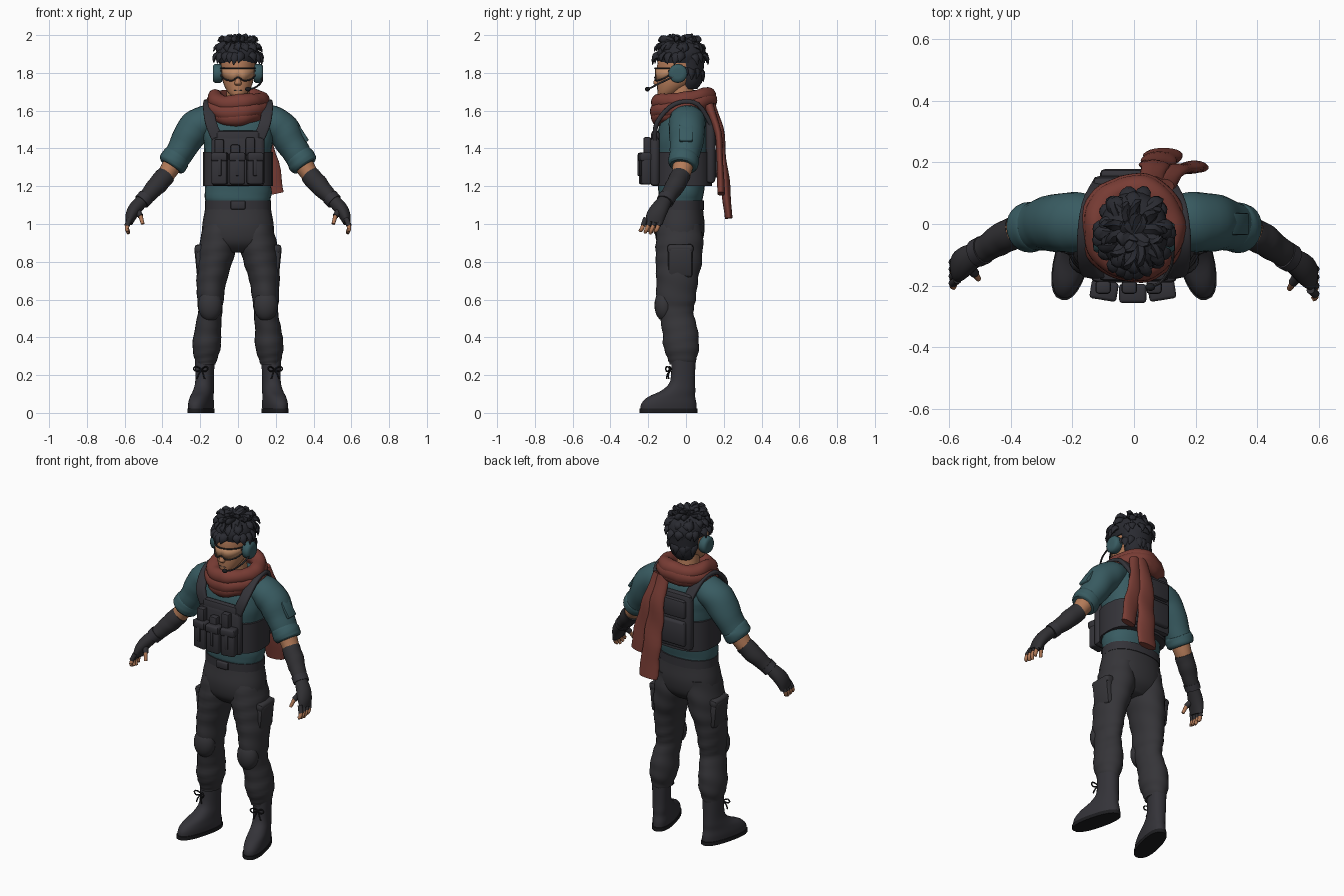
import bpy
import bmesh
import math
import random
from mathutils import Vector, Matrix, Euler

random.seed(4)
AXIS_X, AXIS_Y, AXIS_Z = Vector((1, 0, 0)), Vector((0, 1, 0)), Vector((0, 0, 1))

if "Cube" in bpy.data.objects:
    bpy.data.objects.remove(bpy.data.objects["Cube"], do_unlink=True)


def material(name, *rgb):
    mat = bpy.data.materials.new(name)
    mat.use_nodes = True
    color = (*rgb, 1)
    mat.diffuse_color = color
    mat.node_tree.nodes["Principled BSDF"].inputs["Base Color"].default_value = color
    return mat


skin = material("tan skin", .46, .2, .1)
shirt_teal = material("teal cloth", .04, .105, .12)
scarf_red = material("rust red cloth", .19, .046, .035)
trouser_gray = material("charcoal trousers", .036, .035, .04)
gear_gray = material("charcoal gear", .034, .033, .04)
glove_gray = material("dark gloves", .03, .029, .033)
hair_black = material("blue black hair", .022, .023, .03)
sole_black = material("black rubber", .012, .012, .014)
lens_amber = material("amber lens", .5, .25, .13)


def finish(bm, name, mat, angle=45):
    bmesh.ops.recalc_face_normals(bm, faces=bm.faces)
    mesh = bpy.data.meshes.new(name)
    bm.to_mesh(mesh)
    bm.free()
    mesh.materials.append(mat)
    mesh.shade_smooth()
    mesh.set_sharp_from_angle(angle=math.radians(angle))
    obj = bpy.data.objects.new(name, mesh)
    bpy.context.scene.collection.objects.link(obj)
    return obj


def dense(points, steps):
    """Smooth interpolation through a list of rings."""
    result = []
    last = len(points) - 1
    for i in range(last):
        quad = [points[max(i - 1, 0)], points[i], points[i + 1], points[min(i + 2, last)]]
        for step in range(steps):
            t = step / steps
            result.append([b + t * (c - a + t * (2 * a - 5 * b + 4 * c - d + t * (3 * (b - c) + d - a))) / 2
                           for a, b, c, d in zip(*quad)])
    return result + [list(points[-1])]


def loft(name, mat, rings, side=1, sides=24, steps=4, power=2, ref=None, closed=False, fold=0, angle=45):
    """Skin elliptical rings (x, y, z, radius, radius); ref sets rings across the path."""
    rings = [(side * r[0], *r[1:]) for r in dense(rings, steps)]
    count = len(rings)
    bm = bmesh.new()
    loops = []
    for i, (x, y, z, ra, rb) in enumerate(rings):
        u, v = AXIS_X, AXIS_Y
        if ref:
            ahead = rings[(i + 1) % count if closed else min(i + 1, count - 1)]
            behind = rings[i - 1 if closed else max(i - 1, 0)]
            tangent = Vector(ahead[:3]) - Vector(behind[:3])
            u = tangent.cross(ref).normalized()
            v = u.cross(tangent).normalized()
        loop = []
        for j in range(sides):
            a = math.tau * j / sides
            ca, sa = math.cos(a), math.sin(a)
            wave = 1 + fold * math.sin(i * 1.4 + 2 * math.sin(a + i * .2))
            ca = math.copysign(abs(ca) ** (2 / power), ca)
            sa = math.copysign(abs(sa) ** (2 / power), sa)
            loop.append(bm.verts.new(Vector((x, y, z)) + (u * max(ra, .001) * ca + v * max(rb, .001) * sa) * wave))
        loops.append(loop)
    for i in range(count if closed else count - 1):
        low, high = loops[i], loops[(i + 1) % count]
        for j in range(sides):
            k = (j + 1) % sides
            bm.faces.new((low[j], low[k], high[k], high[j]))
    if not closed:
        bm.faces.new(loops[0])
        bm.faces.new(loops[-1])
    return finish(bm, name, mat, angle)


def tube(name, mat, points, radius, ref=AXIS_Z, side=1, **options):
    return loft(name, mat, [(*p, radius, radius) for p in points], side, sides=8, ref=ref, **options)


def box(name, mat, center, size, turn=(0, 0, 0), bevel=.01):
    bm = bmesh.new()
    bmesh.ops.create_cube(bm, size=1, matrix=Matrix.Diagonal((*size, 1)))
    bmesh.ops.bevel(bm, geom=bm.edges[:], offset=min(bevel, min(size) * .4), segments=2, profile=.5, affect='EDGES')
    bm.transform(Matrix.Translation(center) @ Euler(turn).to_matrix().to_4x4())
    return finish(bm, name, mat)


def ball(name, mat, center, radii):
    bm = bmesh.new()
    bmesh.ops.create_uvsphere(bm, u_segments=20, v_segments=12, radius=1,
                              matrix=Matrix.Translation(center) @ Matrix.Diagonal((*radii, 1)))
    return finish(bm, name, mat)


# Torso, pelvis and belt
loft("shirt", shirt_teal, [(0, -.027, 1.11, .165, .114), (0, -.027, 1.16, .178, .12), (0, -.02, 1.28, .168, .13),
     (0, -.015, 1.4, .18, .142), (0, -.01, 1.5, .19, .138), (0, 0, 1.58, .175, .11), (0, 0, 1.65, .1, .07)],
     power=2.3, fold=.012)
loft("trouser_seat", trouser_gray, [(0, -.027, 1.13, .164, .113), (0, -.03, 1.06, .178, .122),
     (0, -.033, .98, .19, .132), (0, -.035, .9, .18, .118), (0, -.035, .85, .1, .07)], power=2.3)
loft("belt", gear_gray, [(0, -.027, z, .176, .122) for z in (1.075, 1.125)], steps=1, power=2.3)
box("belt_buckle", gear_gray, (0, -.15, 1.1), (.08, .02, .045))

# Armour vest with pouches
loft("vest_waistband", gear_gray, [(0, -.014, z, .184, .152) for z in (1.2, 1.29, 1.38)], power=2.6)
box("vest_front_plate", gear_gray, (0, -.165, 1.33), (.28, .05, .26), bevel=.02)
box("vest_chest_panel", gear_gray, (0, -.162, 1.45), (.23, .045, .09), bevel=.02)
box("vest_back_plate", gear_gray, (0, .13, 1.385), (.27, .05, .34), bevel=.02)
for height, tall in ((1.47, .11), (1.32, .15)):
    box("vest_back_panel", gear_gray, (0, .16, height), (.22, .035, tall), bevel=.014)
for x, turn in ((-.097, -.16), (-.004, 0), (.09, .16)):
    depth = -.222 + abs(turn) * .06
    box("magazine_pouch", gear_gray, (x, depth, 1.285), (.083, .055, .15), (0, 0, turn))
    box("pouch_flap", gear_gray, (x, depth - .003, 1.355), (.088, .062, .045), (0, 0, turn))
    box("pouch_strap", gear_gray, (x, depth - .03, 1.3), (.02, .009, .09), (0, 0, turn))
for x, top in ((-.1, 1.45), (-.015, 1.42), (.065, 1.46)):
    box("vest_radio", gear_gray, (x, -.205, top - .05), (.05, .042, .1))

# Neck scarf made of stacked loops and two hanging tails
for name, width, depth, height, tilt, thick, tall in (("upper", .122, .128, 1.658, .018, .043, .044),
        ("middle", .135, .135, 1.622, .03, .042, .045), ("lower", .122, .132, 1.6, .036, .04, .042)):
    path = []
    for i in range(48):
        a = math.tau * i / 48
        back = math.cos(a)
        path.append((width * math.sin(a), -.013 + depth * back, height + tilt * back + .006 * math.sin(3 * a),
                     thick * (1 + .08 * math.sin(5 * a)), tall * (1 + .08 * math.cos(4 * a))))
    loft("scarf_" + name + "_loop", scarf_red, path, ref=AXIS_Z, closed=True, steps=1, fold=.03)
loft("scarf_long_tail", scarf_red, [(.06, .13, 1.63, .035, .025), (.065, .18, 1.5, .045, .02),
     (.075, .195, 1.35, .055, .018), (.088, .21, 1.2, .06, .024), (.095, .225, 1.03, .06, .02)],
     ref=AXIS_Y, fold=.08)
loft("scarf_short_tail", scarf_red, [(.1, .12, 1.63, .03, .025), (.13, .17, 1.48, .04, .018),
     (.165, .18, 1.32, .05, .018), (.2, .185, 1.16, .045, .02)], ref=AXIS_Y, fold=.08)

# Neck, face and glasses
loft("neck", skin, [(0, -.015, 1.58, .07, .07), (0, -.025, 1.74, .058, .062)])
loft("head", skin, [(0, -.112, 1.672, .028, .035), (0, -.093, 1.695, .052, .058), (0, -.063, 1.74, .076, .09),
     (0, -.037, 1.8, .088, .115), (0, -.03, 1.86, .092, .12), (0, -.025, 1.92, .08, .1), (0, -.025, 1.96, .03, .04)])
loft("nose", skin, [(0, -.15, 1.733, .012, .008), (0, -.154, 1.745, .019, .02), (0, -.15, 1.77, .012, .016),
     (0, -.145, 1.81, .009, .01)], sides=10)
box("mouth", trouser_gray, (0, -.147, 1.706), (.042, .009, .005))


def glasses_point(a, z, grow=0):
    return ((.097 + grow) * math.sin(a), -.035 - (.128 + grow) * math.cos(a), z)


def lens_edge(a):
    return 1.757 + .02 * math.exp(-(a * 5) ** 2) + .02 * abs(a) ** 3


bm = bmesh.new()
arc = [math.radians(6 * i) for i in range(-11, 12)]
columns = [[bm.verts.new(glasses_point(a, z)) for z in (lens_edge(a), 1.825)] for a in arc]
for left, right in zip(columns, columns[1:]):
    bm.faces.new((left[0], right[0], right[1], left[1]))
visor = finish(bm, "glasses_lens", lens_amber)
visor.modifiers.new("thickness", 'SOLIDIFY').thickness = .005
tube("glasses_lower_rim", glove_gray, [glasses_point(a, lens_edge(a), .002) for a in arc], .004, steps=1)
tube("glasses_upper_rim", glove_gray, [glasses_point(a, 1.825, .002) for a in arc], .004, steps=1)

# Headset with microphone
for side, label in ((1, "left"), (-1, "right")):
    cup = [(.085, .044), (.095, .05), (.122, .05), (.131, .042), (.133, .025)]
    loft(label + "_ear_cup", shirt_teal, [(x, -.043, 1.797, r, r) for x, r in cup], side, steps=1, ref=AXIS_Z)
    tube(label + "_glasses_arm", glove_gray, [glasses_point(1.1, 1.81), (.1, -.05, 1.815)], .005, side=side)
tube("microphone_boom", glove_gray, [(.128, -.055, 1.785), (.122, -.13, 1.75), (.09, -.185, 1.722),
     (.055, -.203, 1.715)], .005)
ball("microphone", sole_black, (.053, -.204, 1.714), (.016, .013, .012))

# Hair cap with pointed locks
loft("hair_cap", hair_black, [(0, -.022, 1.852, .099, .122), (0, -.025, 1.9, .112, .13), (0, -.025, 1.945, .095, .11),
     (0, -.025, 1.975, .05, .06)])
loft("hair_nape", hair_black, [(0, .02, 1.715, .05, .04), (0, .028, 1.76, .078, .058), (0, .02, 1.87, .098, .078)])
for height, radius, number, reach, drop in ((1.905, .098, 18, .034, -.06), (1.945, .08, 15, .05, -.035),
        (1.965, .055, 10, .055, .004), (1.97, .022, 6, .04, .022), (1.83, .085, 18, .02, -.08)):
    for i in range(number):
        a = math.tau * (i + random.uniform(-.3, .3)) / number
        out = Vector((math.sin(a), math.cos(a) * 1.15, 0))
        if height < 1.85 and out.y < .2:
            continue
        across = Vector((out.y, -out.x, 0))
        root = Vector((0, -.028, height)) + out * radius
        swing = across * random.uniform(-.02, .035)
        tip = root + out * reach * random.uniform(.6, 1) + swing + AXIS_Z * drop * random.uniform(.75, 1.1)
        middle = (root + tip) / 2 + out * .008 + AXIS_Z * .01
        loft("hair_lock", hair_black, [(*(root - out * .02), .022, .016), (*middle, .023, .013), (*tip, .002, .002)],
             sides=6, steps=3, ref=out.normalized())
loft("hair_crest", hair_black, [(-.02, -.03, 1.96, .03, .025), (0, -.05, 1.985, .018, .012), (.012, -.055, 1.999, .002, .002)],
     sides=6, steps=3, ref=AXIS_Y)

# Limbs, built once per side
for side, label in ((1, "left_"), (-1, "right_")):
    reach = 1.12 if side > 0 else .95

    def limb(name, mat, rings, **options):
        return loft(label + name, mat, rings, side, **options)

    def arm(name, mat, rings, **options):
        return limb(name, mat, [(x, y * reach, *rest) for x, y, *rest in rings], ref=AXIS_Y, **options)

    limb("vest_strap", gear_gray, [(.105, -.165, 1.44, .012, .03), (.145, -.152, 1.54, .012, .03),
         (.155, -.06, 1.635, .012, .03), (.14, .06, 1.635, .012, .03), (.1, .14, 1.51, .012, .03)], ref=AXIS_X, power=4)
    arm("sleeve", shirt_teal, [(.1, 0, 1.56, .07, .08), (.17, .005, 1.547, .083, .095), (.235, .005, 1.5, .09, .096),
        (.29, 0, 1.41, .078, .086), (.335, -.01, 1.335, .069, .075), (.345, -.012, 1.322, .069, .074)], fold=.018)
    arm("sleeve_cuff", shirt_teal, [(.318, -.006, 1.365, .07, .075), (.33, -.01, 1.348, .077, .081),
        (.347, -.012, 1.318, .077, .08), (.356, -.014, 1.304, .066, .07)], fold=.012)
    arm("elbow", skin, [(.335, -.01, 1.335, .055, .058), (.375, -.022, 1.27, .047, .05), (.41, -.04, 1.225, .042, .044)])
    arm("forearm_glove", glove_gray, [(.378, -.024, 1.262, .05, .052), (.42, -.045, 1.215, .052, .052),
        (.465, -.073, 1.165, .044, .046), (.51, -.1, 1.12, .036, .04)], fold=.025)
    arm("wrist_strap", gear_gray, [(.487, -.088, 1.143, .044, .047), (.51, -.1, 1.118, .043, .046)], steps=2)
    arm("hand_glove", glove_gray, [(.503, -.097, 1.128, .034, .036), (.542, -.122, 1.085, .036, .046),
        (.565, -.142, 1.045, .031, .05), (.577, -.152, 1.005, .02, .046)])
    for shift in (-.036, -.012, .012, .036):
        y = shift - .155
        tip = .945 + abs(shift - .005) * .5
        arm("finger_glove", glove_gray, [(.572, y, 1.03, .014, .013), (.588, y - .012, .99, .014, .013)], sides=10)
        arm("finger", skin, [(.586, y - .01, .995, .011, .011), (.587, y - .02, .97, .011, .011),
            (.578, y - .027, tip, .008, .008)], sides=10)
    arm("thumb_glove", glove_gray, [(.542, -.135, 1.085, .018, .02), (.515, -.17, 1.04, .015, .015)], sides=10)
    arm("thumb", skin, [(.517, -.168, 1.045, .012, .012), (.504, -.187, 1.0, .009, .009)], sides=10)

    # Trouser leg with knee pad and cargo pocket
    limb("trouser_leg", trouser_gray, [(.1, -.032, 1, .08, .115), (.105, -.035, .9, .1, .125), (.122, -.038, .8, .093, .122),
         (.14, -.047, .7, .08, .11), (.146, -.052, .6, .07, .104), (.148, -.052, .53, .064, .092),
         (.16, -.032, .44, .07, .094), (.166, -.025, .35, .075, .094), (.17, -.02, .285, .06, .076),
         (.17, -.02, .255, .05, .066)], steps=5, fold=.022)
    ball(label + "knee_pad", trouser_gray, (side * .147, -.115, .57), (.064, .052, .085))
    box(label + "cargo_pocket", trouser_gray, (side * .197, -.03, .8), (.055, .13, .17), (0, side * .1, 0), .02)
    box(label + "pocket_flap", trouser_gray, (side * .2, -.03, .87), (.058, .138, .045), (0, side * .1, 0), .015)

    # Boot turned outward around the ankle
    ankle = Matrix.Translation((side * .175, -.01, 0)) @ Matrix.Rotation(side * .25, 4, 'Z')
    upper = loft(label + "boot", gear_gray, [(0, -.085, .015, .054, .153), (0, -.083, .05, .056, .15),
                 (0, -.068, .085, .053, .128), (0, -.03, .12, .05, .09), (0, -.008, .17, .047, .066),
                 (0, -.004, .28, .05, .064)], power=2.3)
    sole = loft(label + "boot_sole", sole_black, [(0, -.085, z, .058, .158) for z in (0, .022)], steps=1, power=2.4)
    parts = [upper, sole]
    for bend in (1, -1):
        parts.append(tube(label + "lace_loop", sole_black, [(0, -.07, .23), (bend * .025, -.085, .245),
                          (bend * .04, -.09, .235), (bend * .025, -.088, .22), (0, -.075, .228)], .004, AXIS_Y))
        parts.append(tube(label + "lace_end", sole_black, [(0, -.072, .23), (bend * .012, -.088, .205),
                          (bend * .022, -.09, .18)], .004, AXIS_Y))
    for part in parts:
        part.data.transform(ankle)

# Patch on one sleeve
box("sleeve_patch", shirt_teal, (.34, 0, 1.48), (.02, .07, .1), (0, -.57, 0), .006)
